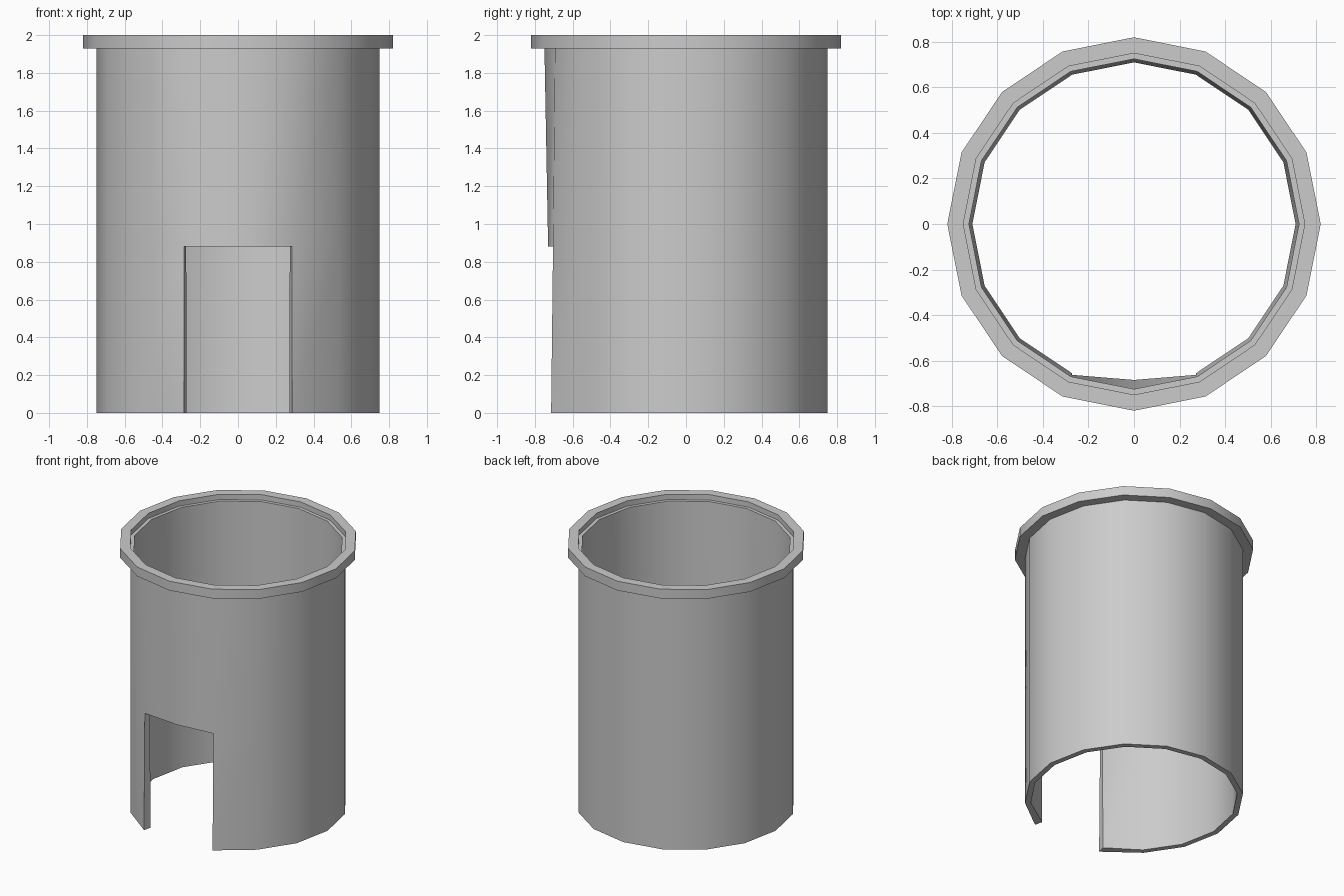
import bpy, bmesh
from math import sin, cos, pi

cube = bpy.data.objects.get("Cube")
if cube:
    bpy.data.objects.remove(cube, do_unlink=True)

SIDES = 16
DOOR_TOP = 0.88
WALL_TOP = 1.96

grey = bpy.data.materials.new("light_grey")
grey.use_nodes = True
colour = (0.6, 0.6, 0.6, 1)
grey.diffuse_color = colour
grey.node_tree.nodes["Principled BSDF"].inputs["Base Color"].default_value = colour


def finish(name, bm):
    bmesh.ops.recalc_face_normals(bm, faces=bm.faces[:])
    mesh = bpy.data.meshes.new(name)
    bm.to_mesh(mesh)
    bm.free()
    mesh.materials.append(grey)
    obj = bpy.data.objects.new(name, mesh)
    bpy.context.collection.objects.link(obj)
    bpy.ops.object.select_all(action="DESELECT")
    obj.select_set(True)
    bpy.context.view_layer.objects.active = obj
    bpy.ops.object.shade_smooth_by_angle(angle=pi / 6)
    return obj


def column(bm, i, profile):
    """Place (radius, height) points at corner i; corner 0 is the front."""
    a = 2 * pi * i / SIDES
    return [bm.verts.new((r * sin(a), -r * cos(a), z)) for r, z in profile]


def bridge(bm, a, b):
    """Join two closed profiles with quads."""
    for k in range(len(a)):
        j = (k + 1) % len(a)
        bm.faces.new((a[k], a[j], b[j], b[k]))


# Wall: thin tapered tube, open at both ends, with a doorway at the front
bm = bmesh.new()
profile = [(0.75, 0), (0.75, DOOR_TOP), (0.75, WALL_TOP),
           (0.725, WALL_TOP), (0.717, DOOR_TOP), (0.71, 0)]
cols = [column(bm, i, profile) for i in range(1, SIDES)]
for a, b in zip(cols, cols[1:]):
    bridge(bm, a, b)

# Jambs lean slightly forward towards the ground
for col in (cols[0], cols[-1]):
    col[0].co.y = -0.714
    col[1].co.y = -0.704
    bm.faces.new((col[0], col[1], col[4], col[5]))

# Lintel above the doorway, leaning slightly inward
front = column(bm, 0, [(0.73, DOOR_TOP), (0.75, WALL_TOP),
                       (0.725, WALL_TOP), (0.685, DOOR_TOP)])
for col in (cols[0], cols[-1]):
    bridge(bm, front, col[1:5])
finish("tower_wall", bm)

# Rim: collar around the top of the wall
bm = bmesh.new()
collar = [(0.82, 1.93), (0.82, 2), (0.75, 2), (0.75, 1.93)]
cols = [column(bm, i, collar) for i in range(SIDES)]
for i in range(SIDES):
    bridge(bm, cols[i - 1], cols[i])
finish("top_rim", bm)
